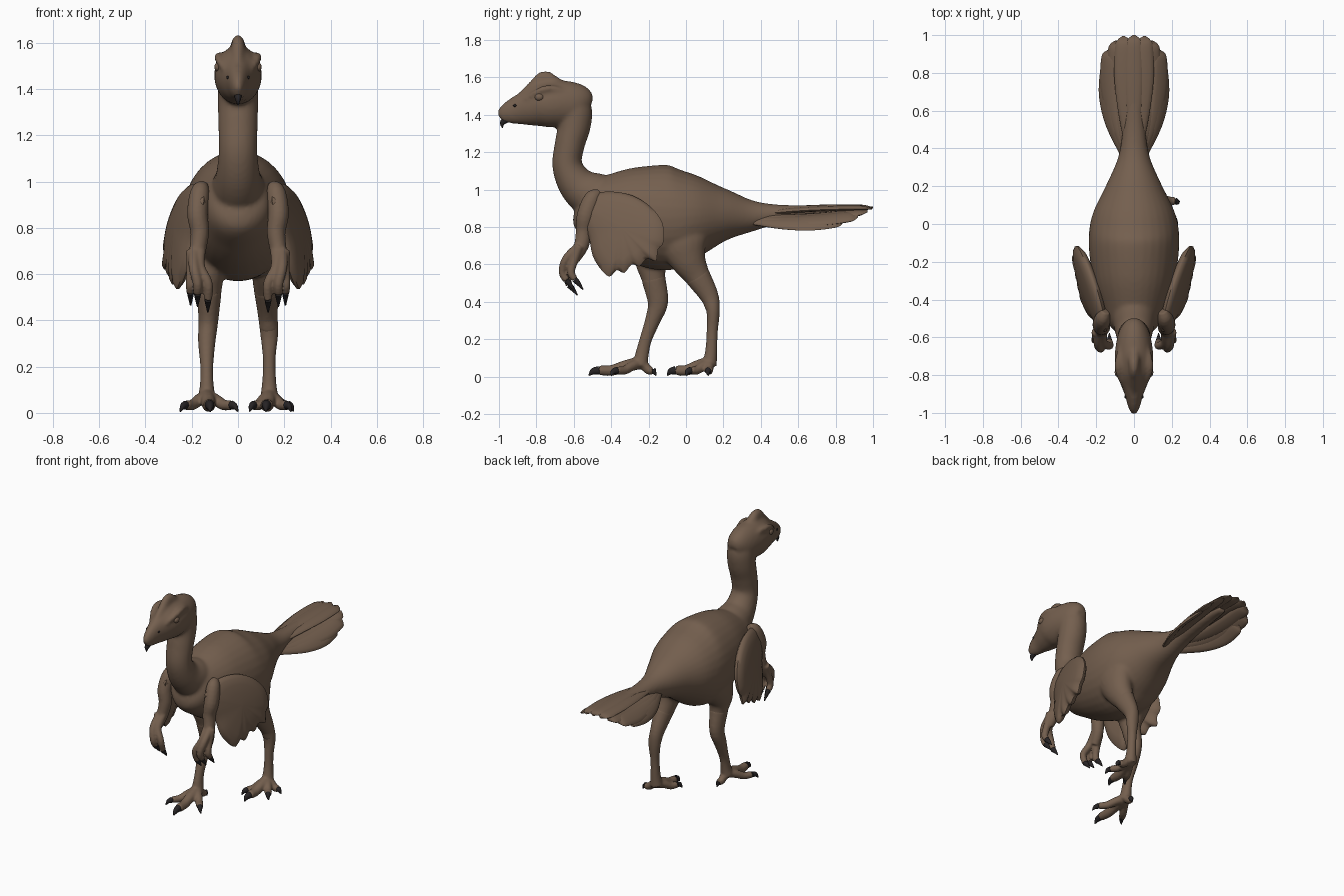
import bpy, bmesh, math
from mathutils import Vector, Matrix

cube = bpy.data.objects.get("Cube")
if cube:
    bpy.data.objects.remove(cube)


def material(name, color):
    m = bpy.data.materials.new(name)
    m.use_nodes = True
    m.diffuse_color = (*color, 1)
    m.node_tree.nodes["Principled BSDF"].inputs["Base Color"].default_value = (*color, 1)
    return m


brown = material("plumage_brown", (0.175, 0.115, 0.077))
dark = material("claw_black", (0.02, 0.017, 0.018))


def spline(pts, n):
    """Catmull-Rom samples through tuples of any length."""
    vs = [Vector(p) for p in pts]
    vs = [vs[0] * 2 - vs[1]] + vs + [vs[-1] * 2 - vs[-2]]
    out = []
    for a, b, c, d in zip(vs, vs[1:], vs[2:], vs[3:]):
        for i in range(n):
            t = i / n
            out.append(0.5 * (2 * b + (c - a) * t + (2 * a - 5 * b + 4 * c - d) * t**2
                              + (3 * b - a - 3 * c + d) * t**3))
    return out + [vs[-2]]


def loft(bm, stations, sides=16, steps=4, roll=0.0):
    """Closed tube through (x, y, z, half width, half height)."""
    samples = spline(stations, steps)
    pos = [Vector(s[:3]) for s in samples]
    span = (pos[-1] - pos[0]).normalized()
    ref = Vector((1, 0, 0)) if abs(span.x) < 0.75 else Vector((0, 1, 0))
    rings = []
    for i, s in enumerate(samples):
        t = (pos[min(i + 1, len(pos) - 1)] - pos[max(i - 1, 0)]).normalized()
        side = Matrix.Rotation(roll, 3, t) @ (ref - t * ref.dot(t)).normalized()
        up = t.cross(side)
        w, h = max(s[3], 0.002), max(s[4], 0.002)
        angles = [2 * math.pi * k / sides for k in range(sides)]
        rings.append([bm.verts.new(pos[i] + side * w * math.cos(a) + up * h * math.sin(a))
                      for a in angles])
    for r, q in zip(rings, rings[1:]):
        for k in range(sides):
            j = (k + 1) % sides
            bm.faces.new((r[k], r[j], q[j], q[k]))
    bm.faces.new(rings[0][::-1])
    bm.faces.new(rings[-1])


def finish(name, bm, mat, voxel=0):
    bmesh.ops.recalc_face_normals(bm, faces=bm.faces[:])
    me = bpy.data.meshes.new(name)
    bm.to_mesh(me)
    bm.free()
    me.materials.append(mat)
    ob = bpy.data.objects.new(name, me)
    bpy.context.collection.objects.link(ob)
    bpy.ops.object.select_all(action="DESELECT")
    ob.select_set(True)
    bpy.context.view_layer.objects.active = ob
    if voxel:
        r = ob.modifiers.new("blend", "REMESH")
        r.mode, r.voxel_size, r.use_smooth_shade = "VOXEL", voxel, True
        s = ob.modifiers.new("soften", "SMOOTH")
        s.factor, s.iterations = 0.5, 5
        bpy.ops.object.shade_smooth()
    else:
        bpy.ops.object.shade_smooth_by_angle(angle=math.radians(50))
    return ob


def spine(bm, rows):
    loft(bm, [(0, *r) for r in rows], 32, 5)


def digit(skin, nails, path, r):
    """Toe or finger: fleshy tube to the last but one point, then a claw."""
    n = len(path) - 1
    widths = [r * (1 - 0.35 * i / n) for i in range(n)]
    loft(skin, [(*p, w, w) for p, w in zip(path, widths)], 10)
    a, b = Vector(path[-2]), Vector(path[-1])
    mid = (a + b) / 2 + Vector((0, -0.004, 0.008))
    w = widths[-1]
    loft(nails, [(*a, w * 0.8, w * 0.9), (*mid, w * 0.6, w * 0.7), (*b, 0.003, 0.003)], 10)


# Torso, neck, head and thighs blended into one skin
body = bmesh.new()
spine(body, [(-0.59, 0.9, 0.04, 0.05), (-0.55, 0.89, 0.12, 0.13), (-0.45, 0.885, 0.165, 0.19),
             (-0.3, 0.87, 0.215, 0.25), (-0.1, 0.85, 0.24, 0.282), (0.05, 0.86, 0.22, 0.225),
             (0.2, 0.865, 0.15, 0.145), (0.35, 0.86, 0.085, 0.085), (0.5, 0.87, 0.06, 0.05),
             (0.7, 0.885, 0.045, 0.032), (0.85, 0.89, 0.03, 0.02)])
spine(body, [(-0.38, 0.93, 0.12, 0.13), (-0.5, 0.97, 0.115, 0.125), (-0.585, 1.03, 0.095, 0.1),
             (-0.635, 1.13, 0.083, 0.08), (-0.622, 1.24, 0.085, 0.08), (-0.598, 1.34, 0.087, 0.088),
             (-0.6, 1.43, 0.085, 0.095), (-0.64, 1.49, 0.07, 0.07)])
spine(body, [(-0.52, 1.43, 0.04, 0.06), (-0.57, 1.45, 0.08, 0.11), (-0.67, 1.46, 0.1, 0.125),
             (-0.76, 1.455, 0.1, 0.122), (-0.83, 1.44, 0.078, 0.1), (-0.9, 1.425, 0.05, 0.078),
             (-0.96, 1.405, 0.033, 0.055), (-0.995, 1.385, 0.016, 0.03)])
# Crest and brow ridges
spine(body, [(-0.64, 1.54, 0.02, 0.03), (-0.71, 1.565, 0.035, 0.045), (-0.755, 1.58, 0.03, 0.055),
             (-0.8, 1.55, 0.03, 0.045), (-0.88, 1.49, 0.02, 0.03)])
for s in (1, -1):
    loft(body, [(s * 0.055, -0.86, 1.48, 0.01, 0.01), (s * 0.08, -0.79, 1.525, 0.018, 0.018),
                (s * 0.08, -0.72, 1.54, 0.02, 0.02), (s * 0.065, -0.62, 1.52, 0.01, 0.01)], 10)

# Each leg lists (y, z, half width, half depth) from hip to ankle, the left one trailing
legs = {
    "left": (1, [(-0.02, 0.88, 0.06, 0.13), (-0.02, 0.74, 0.085, 0.14), (0.01, 0.63, 0.075, 0.1),
                 (0.06, 0.54, 0.058, 0.07), (0.125, 0.43, 0.043, 0.05), (0.145, 0.35, 0.04, 0.036),
                 (0.14, 0.24, 0.028, 0.03), (0.135, 0.14, 0.03, 0.032), (0.125, 0.06, 0.04, 0.04)]),
    "right": (-1, [(-0.08, 0.86, 0.06, 0.13), (-0.13, 0.74, 0.085, 0.13), (-0.18, 0.62, 0.075, 0.095),
                   (-0.175, 0.53, 0.055, 0.065), (-0.15, 0.4, 0.043, 0.055), (-0.175, 0.31, 0.038, 0.042),
                   (-0.215, 0.2, 0.028, 0.033), (-0.235, 0.12, 0.03, 0.036), (-0.245, 0.06, 0.04, 0.04)]),
}
# Toe tips (x, y): middle, inner, outer, hind
tips = {"left": [(0.12, -0.1), (0.05, -0.03), (0.23, 0.0), (0.24, 0.12)],
        "right": [(-0.12, -0.52), (0.0, -0.4), (-0.25, -0.42), (-0.12, -0.16)]}

for name, (s, rows) in legs.items():
    hip_x = [0.12, 0.13, 0.13, 0.125, 0.128, 0.135, 0.135, 0.135, 0.135]
    stations = [(s * x, *r) for x, r in zip(hip_x, rows)]
    loft(body, stations[:6], 20)
    foot, nails = bmesh.new(), bmesh.new()
    loft(foot, stations[3:], 20)
    ankle = Vector((s * 0.135, rows[-1][0], 0.065))
    for i, (x, y) in enumerate(tips[name]):
        end = Vector((x, y, 0.006))
        path = [ankle.lerp(end, f) for f in (0, 0.3, 0.55, 0.8, 1)]
        for p, z in zip(path, (0.075, 0.055, 0.034, 0.034, 0.006)):
            p.z = z
        digit(foot, nails, [tuple(p) for p in path], 0.036 if i == 0 else 0.029)
    finish(name + "_lower_leg", foot, brown, 0.007)
    finish(name + "_toe_claws", nails, dark)
finish("body", body, brown, 0.011)

# Wing outline (y, z) with a ragged feather edge
outline = [(-0.57, 0.92), (-0.5, 0.975), (-0.4, 0.99), (-0.29, 0.97), (-0.19, 0.91), (-0.125, 0.82),
           (-0.12, 0.72), (-0.15, 0.68), (-0.16, 0.62), (-0.21, 0.63), (-0.25, 0.59), (-0.29, 0.6),
           (-0.33, 0.555), (-0.37, 0.57), (-0.41, 0.535), (-0.46, 0.58), (-0.5, 0.65),
           (-0.52, 0.75), (-0.555, 0.83)]


def wing(bm, s):
    edge = [Vector(p) for p in spline(outline + outline[:1], 3)[:-1]]
    centre = Vector((-0.35, 0.8))
    n = len(edge)

    def ring(f, side):
        out = []
        for e in edge:
            y, z = centre.lerp(e, f)
            x = 0.222 + 0.27 * (y + 0.4) - 0.17 * (z - 0.78)
            x += side * (0.006 + 0.04 * math.sqrt(1 - f * f))
            out.append(bm.verts.new((s * x, y, z)))
        return out

    rings = [ring(f, -1) for f in (0.05, 0.4, 0.7, 0.9, 1)] + [ring(f, 1) for f in (1, 0.9, 0.7, 0.4, 0.05)]
    for a, b in zip(rings, rings[1:]):
        for k in range(n):
            j = (k + 1) % n
            bm.faces.new((a[k], a[j], b[j], b[k]))
    bm.faces.new(rings[0])
    bm.faces.new(rings[-1])


for name, s in (("left", 1), ("right", -1)):
    bm = bmesh.new()
    wing(bm, s)
    finish(name + "_wing", bm, brown)
    # Arm with three hooked fingers
    arm, nails = bmesh.new(), bmesh.new()
    loft(arm, [(s * x, y, z, w, w * 1.1) for x, y, z, w in
               ((0.15, -0.46, 0.98, 0.025), (0.165, -0.5, 0.95, 0.042), (0.175, -0.535, 0.86, 0.045),
                (0.165, -0.545, 0.78, 0.04), (0.175, -0.56, 0.7, 0.036), (0.185, -0.6, 0.63, 0.03))])
    for x0, x1, dy, dz in ((0.165, 0.13, 0.0, -0.01), (0.19, 0.175, -0.015, 0.015), (0.2, 0.205, 0.03, 0.02)):
        digit(arm, nails, [(s * x0, -0.57, 0.7), (s * x0, -0.625 + dy, 0.63), (s * x1, -0.645 + dy, 0.56),
                           (s * x1, -0.625 + dy, 0.5 + dz), (s * x1, -0.58 + dy, 0.445 + dz)], 0.026)
    finish(name + "_arm", arm, brown, 0.006)
    finish(name + "_finger_claws", nails, dark)
    # Eye and nostril
    for part, at, r, mat in (("eye", (0.088, -0.785, 1.495), 0.024, brown),
                             ("nostril", (0.045, -0.915, 1.45), 0.009, dark)):
        bm = bmesh.new()
        bmesh.ops.create_uvsphere(bm, u_segments=16, v_segments=10, radius=r)
        bmesh.ops.scale(bm, vec=(0.6, 1, 0.8), verts=bm.verts[:])
        bmesh.ops.translate(bm, vec=(s * at[0], at[1], at[2]), verts=bm.verts[:])
        finish(name + "_" + part, bm, mat)

# Hooked beak tip
bm = bmesh.new()
loft(bm, [(0, -0.965, 1.375, 0.018, 0.022), (0, -0.982, 1.355, 0.012, 0.014), (0, -0.982, 1.33, 0.002, 0.002)], 10)
finish("beak_tip", bm, dark)

# Drooping tail fan: overlapping feathers, (tip x, tip y, tip z, roll)
fan = [(0.0, 1.0, 0.905, 0), (0.055, 0.995, 0.9, 0.1), (0.095, 0.97, 0.885, 0.35),
       (0.135, 0.92, 0.86, 0.6), (0.145, 0.84, 0.835, 0.8)]
bm = bmesh.new()
for i, (x, y, z, roll) in enumerate(fan):
    for s in ((1, -1) if x else (1,)):
        root = Vector((s * 0.012 * i, 0.36, 0.88 - 0.012 * i))
        tip = Vector((s * x, y, z))
        st = []
        for f, w in ((0, 0.025), (0.35, 0.04), (0.65, 0.05), (0.9, 0.045), (0.97, 0.03), (1, 0.006)):
            p = root.lerp(tip, f)
            p.x += s * x * 0.3 * math.sin(math.pi * f)
            p.z += 0.012 * math.sin(math.pi * f) * (1 if i < 2 else -1.5)
            st.append((*p, w, 0.014 if f < 0.95 else 0.006))
        loft(bm, st, 12, 4, s * roll)
finish("tail_feathers", bm, brown)
